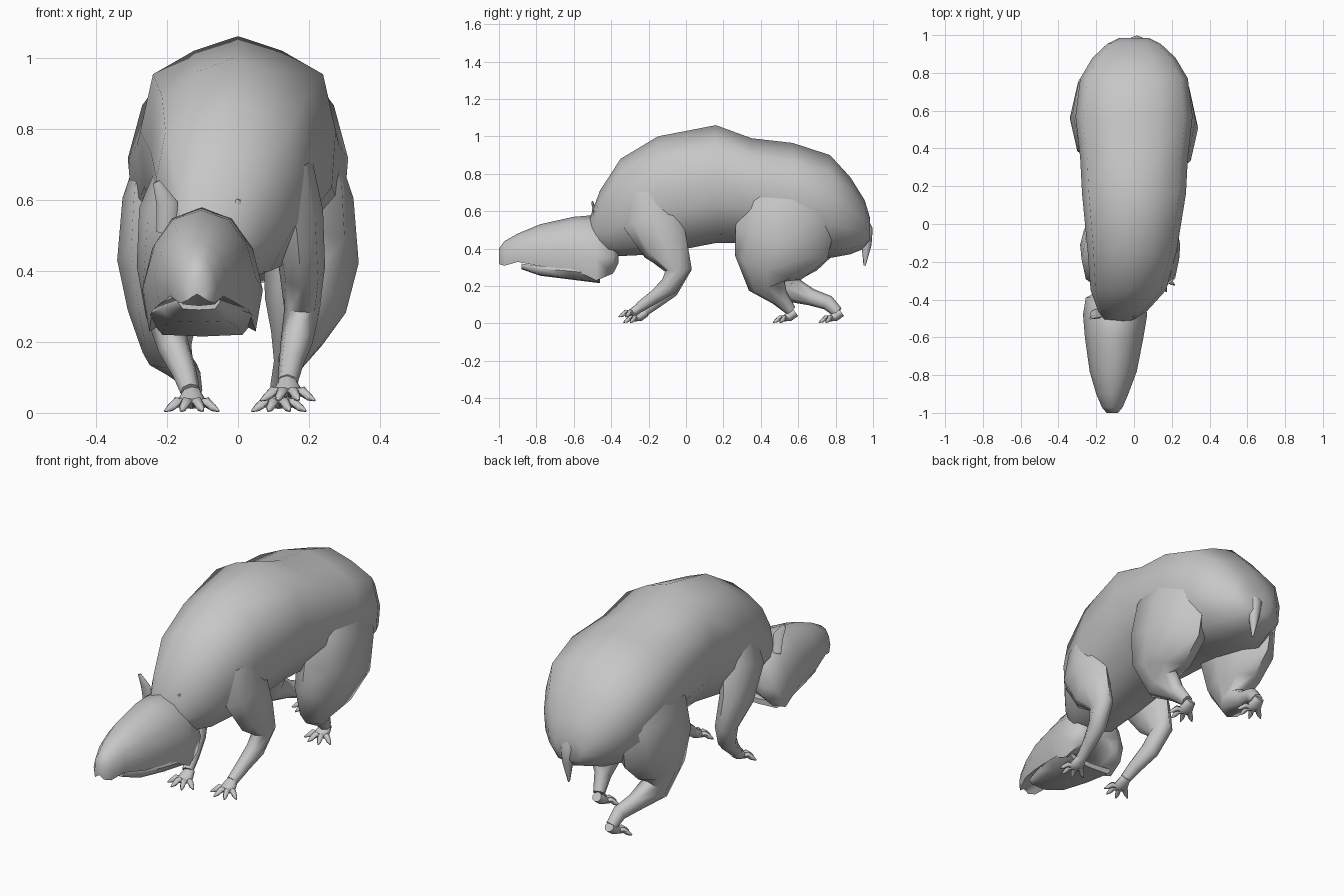
import bpy, bmesh, math
from mathutils import Vector

cube = bpy.data.objects.get("Cube")
if cube:
    bpy.data.objects.remove(cube, do_unlink=True)

grey = bpy.data.materials.new("plain grey")
grey.use_nodes = True
COLOUR = (0.57, 0.57, 0.57, 1)
grey.diffuse_color = COLOUR
grey.node_tree.nodes["Principled BSDF"].inputs["Base Color"].default_value = COLOUR


def loft(bm, rings):
    """Skin a list of equal-length point rings and cap both ends."""
    loops = [[bm.verts.new(p) for p in ring] for ring in rings]
    n = len(loops[0])
    for a, b in zip(loops, loops[1:]):
        for i in range(n):
            j = (i + 1) % n
            bm.faces.new((a[i], a[j], b[j], b[i]))
    bm.faces.new(loops[0])
    bm.faces.new(loops[-1])


def tube(bm, path, sides=8):
    """Path entries: x, y, z, radius across, radius fore and aft."""
    pts = [Vector(p[:3]) for p in path]
    rings = []
    for i, p in enumerate(path):
        t = (pts[min(i + 1, len(pts) - 1)] - pts[max(i - 1, 0)]).normalized()
        side = Vector((1, 0, 0))
        side = (side - t * side.dot(t)).normalized()
        fore = t.cross(side)
        ring = []
        for k in range(sides):
            a = 2 * math.pi * k / sides
            ring.append(pts[i] + side * math.cos(a) * p[3] + fore * math.sin(a) * p[4])
        rings.append(ring)
    loft(bm, rings)


def sections(bm, half, stations):
    """Mirror a half profile; stations: y, centre x, half width, top, bottom."""
    profile = half + [(-u, v) for u, v in reversed(half[1:-1])]
    rings = []
    for y, cx, w, top, bot in stations:
        mid, h = (top + bot) / 2, (top - bot) / 2
        rings.append([Vector((cx + u * w, y, mid + v * h)) for u, v in profile])
    loft(bm, rings)


def finish(name, bm):
    bmesh.ops.recalc_face_normals(bm, faces=bm.faces)
    mesh = bpy.data.meshes.new(name)
    bm.to_mesh(mesh)
    bm.free()
    mesh.materials.append(grey)
    ob = bpy.data.objects.new(name, mesh)
    bpy.context.collection.objects.link(ob)
    bpy.ops.object.select_all(action="DESELECT")
    ob.select_set(True)
    bpy.context.view_layer.objects.active = ob
    bpy.ops.object.shade_smooth_by_angle(angle=math.radians(60))


def limb(name, path):
    bm = bmesh.new()
    tube(bm, path)
    finish(name, bm)


def solid(name, half, stations):
    bm = bmesh.new()
    sections(bm, half, stations)
    finish(name, bm)


def paw(name, x, y, ground):
    """Small palm with four splayed, pointed toes."""
    bm = bmesh.new()
    tube(bm, [(x, y + .035, ground + .06, .025, .025),
              (x, y, ground + .035, .04, .025),
              (x, y - .03, ground + .025, .035, .015)])
    for deg in (-58, -20, 20, 58):
        a = math.radians(deg)
        dx, dy = math.sin(a), -math.cos(a)

        def at(d, z, r):
            return (x + dx * d, y + dy * d, ground + z, r, r)
        tube(bm, [at(.015, .025, .014), at(.05, .03, .015),
                  at(.07, .015, .012), at(.09, .005, .003)], 6)
    finish(name, bm)


# Trunk, from neck to rump
BODY = [(0, 1), (.45, .87), (.87, .66), (1, .15), (.96, -.35), (.6, -.85), (0, -1)]
solid("body", BODY, [
    (-.52, -.09, .07, .55, .40),
    (-.46, -.06, .13, .71, .37),
    (-.35, -.03, .20, .88, .36),
    (-.15, -.01, .235, 1.0, .37),
    (.16, 0, .275, 1.06, .43),
    (.35, 0, .285, .99, .43),
    (.57, 0, .31, .965, .38),
    (.77, 0, .285, .90, .35),
    (.88, 0, .22, .78, .37),
    (.955, 0, .14, .66, .40),
    (.985, 0, .08, .56, .44)])

# Head with arched mouth roof
SKULL = [(0, 1), (.5, .82), (.83, .35), (1, -.3), (.88, -.95), (.5, -.75), (0, -.55)]
solid("head", SKULL, [
    (-1.0, -.115, .03, .40, .315),
    (-.97, -.115, .055, .44, .305),
    (-.90, -.115, .085, .48, .325),
    (-.78, -.11, .125, .53, .30),
    (-.60, -.105, .155, .57, .28),
    (-.48, -.10, .17, .58, .22),
    (-.39, -.10, .155, .53, .26),
    (-.36, -.10, .10, .46, .32)])

# Scooped lower jaw
JAW = [(0, -.2), (.75, .1), (.95, 1), (1, .5), (.75, -.85), (0, -1)]
solid("lower_jaw", JAW, [
    (-.88, -.11, .06, .32, .29),
    (-.78, -.11, .105, .305, .255),
    (-.62, -.105, .14, .295, .235),
    (-.46, -.10, .15, .28, .215)])

# Ears, one carried higher than the other
limb("right_ear", [(-.20, -.47, .51, .03, .02), (-.20, -.49, .59, .03, .012),
                   (-.23, -.50, .65, .01, .005)])
limb("left_ear", [(0, -.47, .50, .03, .02), (-.01, -.48, .56, .026, .012),
                  (.002, -.49, .60, .006, .005)])

# Tail
limb("tail", [(.01, .93, .58, .03, .03), (.015, .965, .5, .04, .034),
              (.02, .965, .42, .028, .027), (.02, .955, .31, .005, .006)])

# Front legs
limb("left_front_leg", [
    (.14, -.2, .70, .07, .12), (.165, -.18, .56, .075, .16),
    (.18, -.11, .41, .065, .125), (.18, -.04, .29, .05, .07),
    (.165, -.09, .20, .045, .05), (.15, -.17, .14, .035, .036),
    (.14, -.25, .085, .028, .028)])
limb("right_front_leg", [
    (-.15, -.2, .70, .07, .12), (-.2, -.18, .56, .08, .16),
    (-.22, -.11, .41, .065, .12), (-.21, -.04, .28, .05, .07),
    (-.18, -.09, .18, .045, .05), (-.15, -.17, .11, .035, .036),
    (-.135, -.23, .06, .028, .028)])

# Hind legs, the right one stepping further back
limb("left_hind_leg", [
    (.19, .60, .76, .08, .16), (.21, .55, .60, .115, .26),
    (.205, .51, .43, .135, .26), (.19, .44, .30, .115, .19),
    (.165, .43, .21, .075, .10), (.14, .50, .14, .04, .05),
    (.12, .56, .07, .03, .03)])
limb("right_hind_leg", [
    (-.19, .62, .76, .08, .16), (-.21, .59, .60, .115, .25),
    (-.205, .56, .43, .135, .25), (-.21, .53, .29, .10, .17),
    (-.2, .55, .18, .07, .08), (-.17, .67, .14, .045, .045),
    (-.14, .76, .11, .035, .04), (-.13, .81, .06, .03, .03)])

# Paws
for name, x, y, ground in (("left_front_paw", .14, -.275, .03),
                           ("right_front_paw", -.13, -.25, 0),
                           ("left_hind_paw", .115, .55, 0),
                           ("right_hind_paw", -.13, .795, 0)):
    paw(name, x, y, ground)
